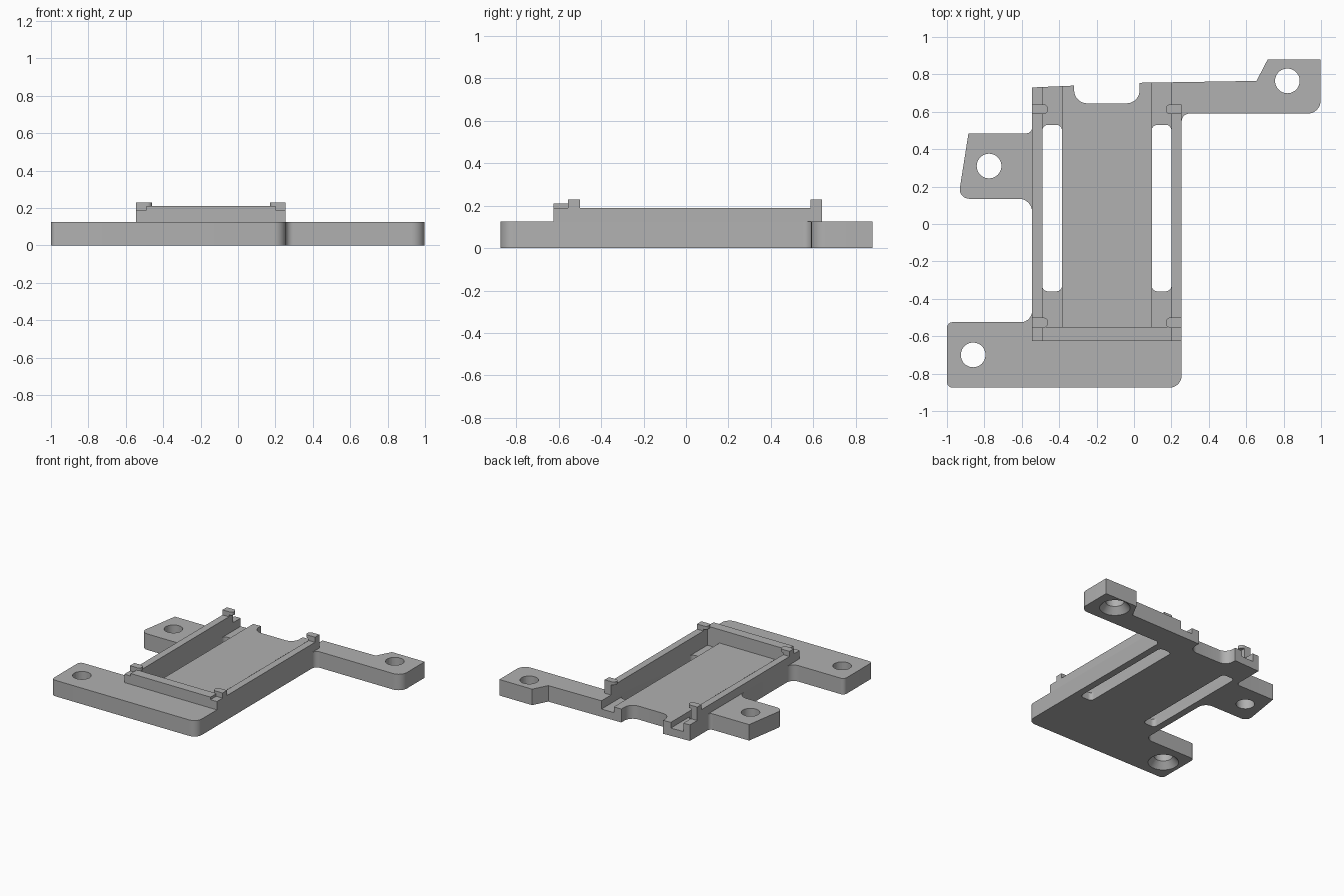
import bpy, bmesh, math
from mathutils import Vector

cube = bpy.data.objects.get("Cube")
if cube:
    bpy.data.objects.remove(cube, do_unlink=True)

grey = bpy.data.materials.new("plain grey")
grey.use_nodes = True
grey.diffuse_color = (0.44, 0.44, 0.44, 1)
grey.node_tree.nodes["Principled BSDF"].inputs["Base Color"].default_value = grey.diffuse_color


def rounded(points, steps=8):
    """Outline from (x, y, radius) corners, each filleted by its radius."""
    out = []
    for i, (x, y, r) in enumerate(points):
        p = Vector((x, y))
        a = (Vector(points[i - 1][:2]) - p).normalized()
        b = (Vector(points[(i + 1) % len(points)][:2]) - p).normalized()
        if r == 0:
            out.append(p)
            continue
        half = a.angle(b) / 2
        centre = p + (a + b).normalized() * (r / math.sin(half))
        start = p + a * (r / math.tan(half)) - centre
        end = p + b * (r / math.tan(half)) - centre
        sweep = math.atan2(start.x * end.y - start.y * end.x, start.dot(end))
        for k in range(steps + 1):
            t = sweep * k / steps
            c, s = math.cos(t), math.sin(t)
            out.append(centre + Vector((start.x * c - start.y * s, start.x * s + start.y * c)))
    return out


def add_object(name, bm):
    bmesh.ops.recalc_face_normals(bm, faces=bm.faces)
    mesh = bpy.data.meshes.new(name)
    bm.to_mesh(mesh)
    bm.free()
    obj = bpy.data.objects.new(name, mesh)
    bpy.context.collection.objects.link(obj)
    mesh.materials.append(grey)
    return obj


def prism(name, outline, z0, z1):
    bm = bmesh.new()
    face = bm.faces.new([bm.verts.new((p[0], p[1], z0)) for p in outline])
    # The starting face is kept as the bottom cap
    top = bmesh.ops.extrude_face_region(bm, geom=[face], use_keep_orig=True)["geom"]
    bmesh.ops.translate(bm, vec=(0, 0, z1 - z0),
                        verts=[v for v in top if isinstance(v, bmesh.types.BMVert)])
    return add_object(name, bm)


def box(name, x0, x1, y0, y1, z0, z1, r=0):
    return prism(name, rounded([(x0, y0, r), (x1, y0, r), (x1, y1, r), (x0, y1, r)]), z0, z1)


def cone(name, x, y, r0, r1, z0, z1):
    bm = bmesh.new()
    bmesh.ops.create_cone(bm, cap_ends=True, segments=40, radius1=r0, radius2=r1, depth=z1 - z0)
    bmesh.ops.translate(bm, vec=(x, y, (z0 + z1) / 2), verts=bm.verts)
    return add_object(name, bm)


def cut(target, cutter):
    mod = target.modifiers.new("cut", "BOOLEAN")
    mod.operation = "DIFFERENCE"
    mod.solver = "EXACT"
    mod.object = cutter
    bpy.context.view_layer.update()
    result = bpy.data.meshes.new_from_object(
        target.evaluated_get(bpy.context.evaluated_depsgraph_get()))
    target.modifiers.clear()
    target.data = result
    bpy.data.objects.remove(cutter, do_unlink=True)


PLATE, PAD, CHANNEL = 0.125, 0.105, 0.06
LEFT, RIGHT = (-0.545, -0.49), (0.20, 0.255)   # rail spans in x
CHANNELS = ((-0.49, -0.385), (0.095, 0.20))

# Base plate with its three mounting arms and rear notch
plate = prism("base_plate", rounded([
    (-1, -0.875, 0.03), (0.255, -0.875, 0.065), (0.255, 0.59, 0.04), (0.998, 0.59, 0.07),
    (0.998, 0.88, 0), (0.715, 0.88, 0), (0.655, 0.765, 0), (0.03, 0.755, 0),
    (0.03, 0.645, 0.07), (-0.32, 0.645, 0.07), (-0.32, 0.74, 0), (-0.545, 0.73, 0),
    (-0.545, 0.485, 0.03), (-0.885, 0.485, 0), (-0.94, 0.135, 0.05),
    (-0.545, 0.135, 0.07), (-0.545, -0.525, 0.06), (-1, -0.525, 0.03)]), 0, PLATE)

# Recessed bed, deeper side channels and through slots
cut(plate, box("bed_cutter", LEFT[1], RIGHT[0], -0.55, 1, PAD, 0.3))
for x0, x1 in CHANNELS:
    cut(plate, box("channel_cutter", x0, x1, -0.55, 1, CHANNEL, 0.3))
    cut(plate, box("slot_cutter", x0, x1, -0.36, 0.53, -0.1, 0.09, 0.03))

# Screw holes, two of them countersunk from below
for x, y, sunk in ((0.82, 0.765, True), (-0.86, -0.70, True), (-0.775, 0.31, False)):
    cut(plate, cone("hole_cutter", x, y, 0.066, 0.066, -0.1, 0.3))
    if sunk:
        cut(plate, cone("countersink_cutter", x, y, 0.118, 0.065, -0.01, 0.05))

parts = [plate]

# Side rails
for side, (x0, x1) in (("right", LEFT), ("left", RIGHT)):
    parts.append(box(side + "_rail", x0, x1, -0.625, 0.64, PLATE, 0.19))

# Raised front wall between the rails
parts.append(box("front_wall", LEFT[1], RIGHT[0], -0.625, -0.55, PLATE, 0.21))

# Corner clips: a post on the rail and a rounded lip reaching inward
for side, outer, sign in (("right", LEFT[0], 1), ("left", RIGHT[1], -1)):
    for end, y0, y1 in (("front", -0.555, -0.50), ("back", 0.587, 0.64)):
        inner, tip = outer + sign * 0.055, outer + sign * 0.085
        parts.append(box(f"{end}_{side}_clip_post", min(outer, inner), max(outer, inner),
                         y0, y1, 0.19, 0.23))
        parts.append(prism(f"{end}_{side}_clip_lip", rounded([
            (inner, y0, 0), (tip, y0, 0.025), (tip, y1, 0.025), (inner, y1, 0)]), 0.205, 0.23))

# Smooth the fillets and holes, keeping the edges sharp
bpy.ops.object.select_all(action="DESELECT")
for obj in parts:
    obj.select_set(True)
bpy.context.view_layer.objects.active = plate
bpy.ops.object.shade_smooth_by_angle(angle=math.radians(30))
